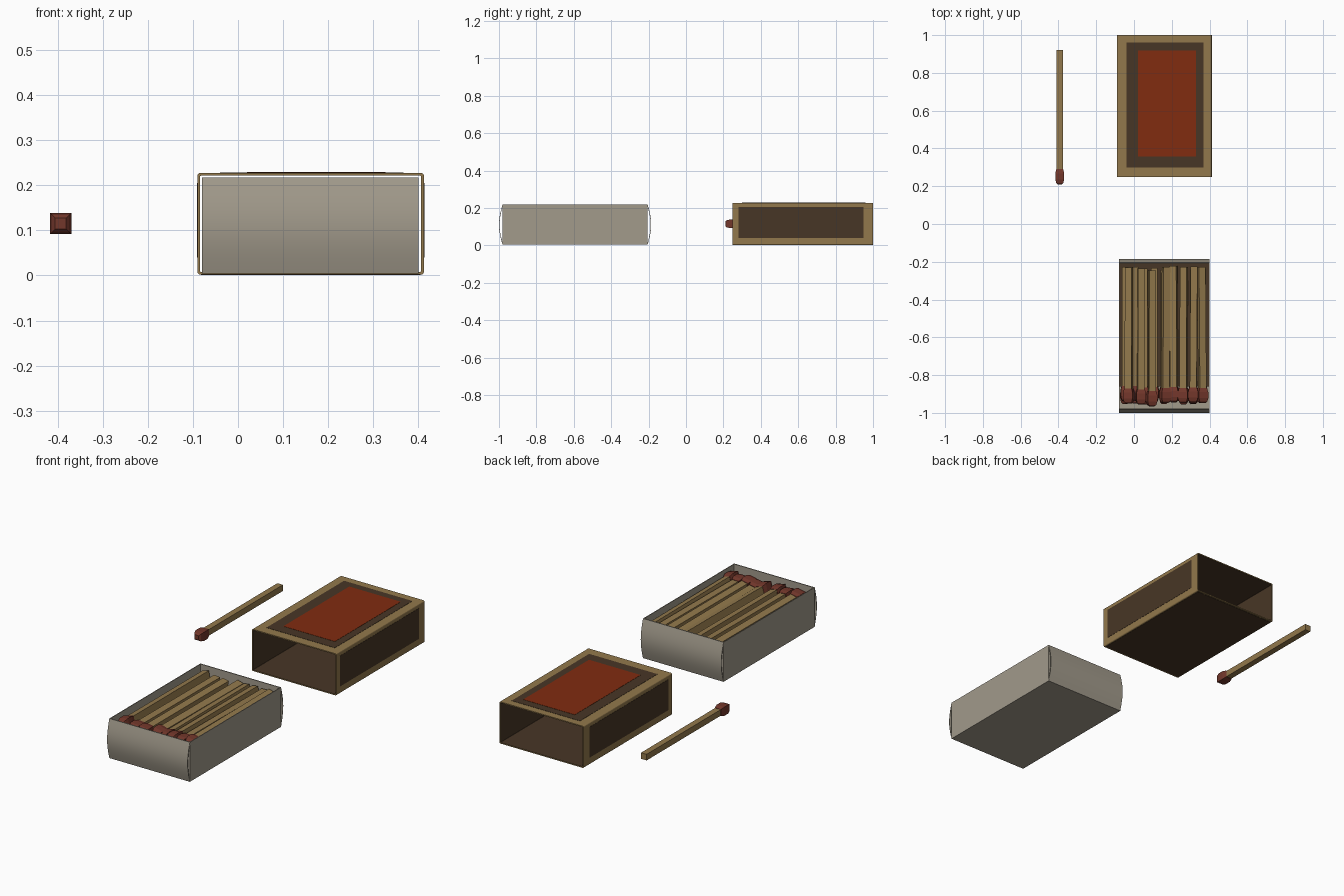
import bpy, bmesh, math, random
from mathutils import Matrix, Vector

if "Cube" in bpy.data.objects:
    bpy.data.objects.remove(bpy.data.objects["Cube"])

random.seed(4)


def material(name, rgb):
    m = bpy.data.materials.new(name)
    m.diffuse_color = (*rgb, 1)
    m.use_nodes = True
    m.node_tree.nodes["Principled BSDF"].inputs["Base Color"].default_value = m.diffuse_color
    return m


TAN = material("tan wood", (0.29, 0.19, 0.072))
BROWN = material("dark brown", (0.064, 0.037, 0.019))
RED = material("label red", (0.22, 0.025, 0.005))
GREY = material("grey card", (0.36, 0.325, 0.26))
HEAD = material("match head", (0.17, 0.038, 0.024))


def finish(bm, name, mats, smooth=False):
    bmesh.ops.recalc_face_normals(bm, faces=bm.faces)
    me = bpy.data.meshes.new(name)
    bm.to_mesh(me)
    bm.free()
    for m in mats:
        me.materials.append(m)
    ob = bpy.data.objects.new(name, me)
    bpy.context.collection.objects.link(ob)
    if smooth:
        bpy.context.view_layer.objects.active = ob
        ob.select_set(True)
        bpy.ops.object.shade_smooth_by_angle()
        ob.select_set(False)
    return ob


def box(name, lo, hi, mat):
    bm = bmesh.new()
    lo, hi = Vector(lo), Vector(hi)
    bmesh.ops.create_cube(bm, size=1, matrix=Matrix.Translation((lo + hi) / 2)
                          @ Matrix.Diagonal((*(hi - lo), 1)))
    return finish(bm, name, [mat])


def rounded_rect(x0, x1, z0, z1, r, n=3):
    pts = []
    for k, (x, z) in enumerate([(x1 - r, z1 - r), (x0 + r, z1 - r), (x0 + r, z0 + r), (x1 - r, z0 + r)]):
        for i in range(n + 1):
            a = math.pi / 2 * (k + i / n)
            pts.append((x + r * math.cos(a), z + r * math.sin(a)))
    return pts


# Sleeve: thin rounded tube open at both ends, brown inside
def sleeve(x0, x1, y0, y1, z0, z1, t):
    bm = bmesh.new()
    outer = rounded_rect(x0, x1, z0, z1, 0.006)
    inner = rounded_rect(x0 + t, x1 - t, z0 + t, z1 - t, 0.002)
    rings = [[bm.verts.new((x, y, z)) for x, z in prof]
             for prof, y in ((outer, y0), (outer, y1), (inner, y1), (inner, y0))]
    n = len(outer)
    for r in range(4):
        a, b = rings[r], rings[(r + 1) % 4]
        for i in range(n):
            f = bm.faces.new((a[i], a[(i + 1) % n], b[(i + 1) % n], b[i]))
            f.material_index = 1 if r == 2 else 0
    finish(bm, "sleeve", [TAN, BROWN])


sleeve(-0.09, 0.412, 0.248, 1.0, 0.002, 0.227, 0.006)

# Printed panels on the sleeve
P = 0.0012
box("top_frame", (-0.04, 0.30, 0.226), (0.367, 0.96, 0.227 + P), BROWN)
box("top_label", (0.02, 0.358, 0.227), (0.327, 0.918, 0.227 + 2 * P), RED)
box("bottom_panel", (-0.082, 0.256, 0.002 - P), (0.404, 0.992, 0.003), BROWN)
box("striker_right", (0.411, 0.28, 0.04), (0.412 + P, 0.95, 0.205), BROWN)
box("striker_left", (-0.09 - P, 0.28, 0.04), (-0.089, 0.95, 0.205), BROWN)

# Tray: floor and four thin walls
X0, X1, Y0, Y1, Z0, Z1, T = -0.08, 0.40, -0.98, -0.206, 0.004, 0.217, 0.004
box("tray_floor", (X0, Y0, Z0), (X1, Y1, Z0 + T), GREY)
box("tray_left_wall", (X0, Y0, Z0), (X0 + T, Y1, Z1), GREY)
box("tray_right_wall", (X1 - T, Y0, Z0), (X1, Y1, Z1), GREY)
box("tray_front_wall", (X0, Y0, Z0), (X1, Y0 + T, Z1), GREY)
box("tray_back_wall", (X0, Y1 - T, Z0), (X1, Y1, Z1), GREY)


# Bulging folded flaps over both tray ends, open at the sides
def flap(name, y, out):
    bm = bmesh.new()
    n = 12
    rows = []
    for off in (0.0, -0.003):
        pts = [(y + out * (0.019 * math.sin(math.pi * i / n) + 0.001 + off),
                Z0 + (Z1 - Z0) * i / n) for i in range(n + 1)]
        rows.append(pts if off == 0 else pts[::-1])
    prof = rows[0] + rows[1]
    ends = [[bm.verts.new((x, py, z)) for py, z in prof] for x in (X0, X1)]
    m = len(prof)
    for i in range(m):
        j = (i + 1) % m
        bm.faces.new((ends[0][i], ends[0][j], ends[1][j], ends[1][i]))
    for e in ends:
        for i in range(n):
            bm.faces.new((e[i], e[i + 1], e[m - 2 - i], e[m - 1 - i]))
    finish(bm, name, [GREY], True)


flap("front_flap", Y0, -1)
flap("back_flap", Y1, 1)


# Matches: square stick with a tapered square head toward -y
def match(name, x, tip, z, length=0.71, roll=0.0, yaw=0.0, s=1.0):
    bm = bmesh.new()
    prof = [(0.0, 0.012), (0.008, 0.019), (0.026, 0.0235), (0.058, 0.0235),
            (0.08, 0.018), (0.08, 0.0165), (length, 0.0165)]
    rings = [[bm.verts.new((sx * w * s, y, sz * w * s)) for sx, sz in
              ((-1, -1), (1, -1), (1, 1), (-1, 1))] for y, w in prof]
    for k in range(len(rings) - 1):
        for i in range(4):
            j = (i + 1) % 4
            f = bm.faces.new((rings[k][i], rings[k][j], rings[k + 1][j], rings[k + 1][i]))
            f.material_index = 0 if k == len(rings) - 2 else 1
    bm.faces.new(rings[0]).material_index = 1
    bm.faces.new(rings[-1])
    bm.transform(Matrix.Translation((x, tip, z)) @ Matrix.Rotation(yaw, 4, 'Z')
                 @ Matrix.Rotation(roll, 4, 'Y'))
    finish(bm, name, [TAN, HEAD])


match("loose_match", -0.393, 0.21, 0.115)

# Matches stacked in layers inside the tray
for layer, z in enumerate((0.036, 0.083, 0.130)):
    for i in range(9):
        match(f"match_{layer}_{i}", -0.047 + 0.0515 * i, -0.945 + random.uniform(-0.012, 0.01), z,
              roll=random.uniform(-0.15, 0.15))
tops = [(-0.028, -0.95), (0.036, -0.955), (0.094, -0.965), (0.165, -0.948),
        (0.212, -0.942), (0.262, -0.948), (0.313, -0.945), (0.362, -0.948)]
for i, (x, tip) in enumerate(tops):
    match(f"top_match_{i}", x, tip, 0.178 + random.uniform(-0.006, 0.006), 0.72,
          random.uniform(-0.35, 0.35), random.uniform(-0.008, 0.008), 1.1)

# Dark fill below the matches
box("match_bed", (X0 + T, -0.86, 0.012), (X1 - T, Y1 - T, 0.135), BROWN)
